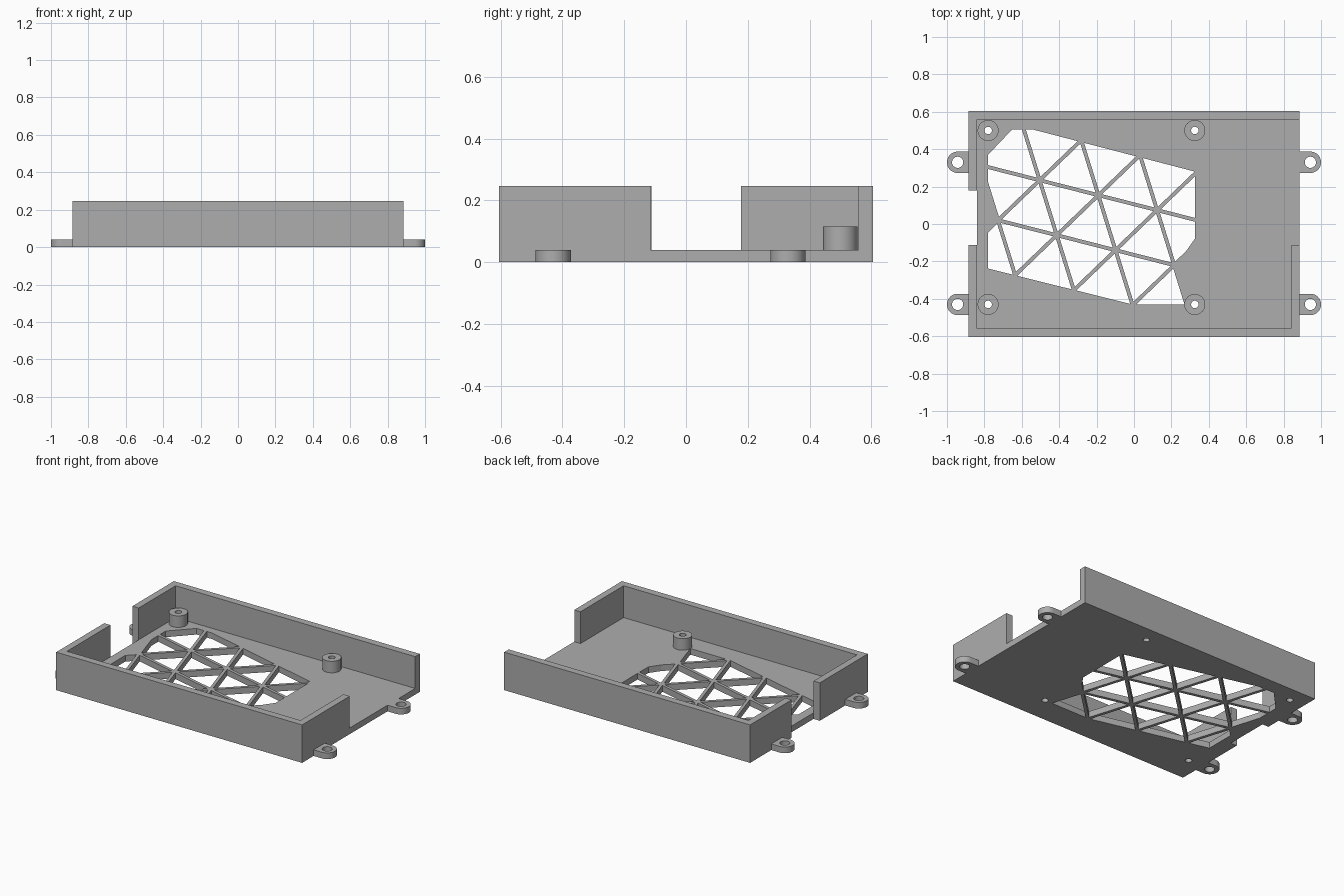
import bpy, bmesh
from math import cos, sin, pi
from mathutils import Vector

cube = bpy.data.objects.get("Cube")
if cube:
    bpy.data.objects.remove(cube, do_unlink=True)

FLOOR, TOP = 0.04, 0.247
X, Y = 0.885, 0.605          # outer half sizes
IX, IY = 0.84, 0.558         # inner half sizes
RIB = 0.02

grey = bpy.data.materials.new("plain grey")
grey.use_nodes = True
colour = (0.42, 0.42, 0.42, 1)
grey.diffuse_color = colour
grey.node_tree.nodes["Principled BSDF"].inputs["Base Color"].default_value = colour


def finish(bm, name):
    bmesh.ops.recalc_face_normals(bm, faces=bm.faces)
    mesh = bpy.data.meshes.new(name)
    bm.to_mesh(mesh)
    bm.free()
    mesh.materials.append(grey)
    obj = bpy.data.objects.new(name, mesh)
    bpy.context.collection.objects.link(obj)
    return obj


def raise_faces(bm, height):
    ext = bmesh.ops.extrude_face_region(bm, geom=bm.faces[:], use_keep_orig=True)
    verts = [g for g in ext["geom"] if isinstance(g, bmesh.types.BMVert)]
    bmesh.ops.translate(bm, verts=verts, vec=(0, 0, height))


def prism(name, outline, z0, z1):
    bm = bmesh.new()
    bm.faces.new([bm.verts.new((x, y, z0)) for x, y in outline])
    raise_faces(bm, z1 - z0)
    return finish(bm, name)


def arc(cx, cy, r, start=0.0, sweep=2 * pi, n=40):
    steps = n if sweep >= 2 * pi else n + 1
    return [(cx + r * cos(start + sweep * i / n), cy + r * sin(start + sweep * i / n))
            for i in range(steps)]


def activate(obj):
    bpy.ops.object.select_all(action="DESELECT")
    obj.select_set(True)
    bpy.context.view_layer.objects.active = obj


def cut(obj, cutter):
    mod = obj.modifiers.new("cut", "BOOLEAN")
    mod.operation, mod.solver, mod.object = "DIFFERENCE", "EXACT", cutter
    activate(obj)
    bpy.ops.object.modifier_apply(modifier=mod.name)
    bpy.data.objects.remove(cutter, do_unlink=True)


def drill(obj, x, y, r):
    cut(obj, prism("drill", arc(x, y, r, n=32), -0.1, 0.4))


def smooth(obj):
    activate(obj)
    bpy.ops.object.shade_smooth_by_angle(angle=pi / 6)


# Walls: an L along the back and a C along the front
prism("back_wall", [(-X, 0.178), (-IX, 0.178), (-IX, IY), (X, IY), (X, Y), (-X, Y)], 0, TOP)
prism("front_wall", [(-X, -Y), (X, -Y), (X, -0.115), (IX, -0.115), (IX, -IY),
                     (-IX, -IY), (-IX, -0.112), (-X, -0.112)], 0, TOP)

# Floor
floor = prism("floor", [(-IX, -IY), (IX, -IY), (IX, -0.115), (X, -0.115), (X, IY), (-IX, IY)],
              0, FLOOR)

# Vent: one opening split into cells by three families of ribs
vent = [(-0.78, 0.37), (-0.652, 0.505), (-0.54, 0.505), (0.326, 0.28), (0.326, -0.078),
        (0.224, -0.222), (0.273, -0.43), (-0.01, -0.43), (-0.78, -0.238),
        (-0.78, -0.03), (-0.737, 0.02), (-0.78, 0.185)]
node = Vector((-0.727, 0.02, 0))
a, b = Vector((0.314, -0.08, 0)), Vector((0.2225, 0.214, 0))
ribs = [(node + b * k, a) for k in (0, 1)]
ribs += [(node + a * k, d) for k in range(4) for d in (b, a - b)]

bm = bmesh.new()
bm.faces.new([bm.verts.new((x, y, -0.1)) for x, y in vent])
bmesh.ops.triangulate(bm, faces=bm.faces[:])
for point, direction in ribs:
    side = Vector((-direction.y, direction.x, 0)).normalized()
    for s in (-1, 1):
        bmesh.ops.bisect_plane(bm, geom=bm.verts[:] + bm.edges[:] + bm.faces[:],
                               plane_co=point + side * s * RIB / 2, plane_no=side)
    solid = [f for f in bm.faces
             if abs((f.calc_center_median() - point).dot(side)) < RIB / 2]
    bmesh.ops.delete(bm, geom=solid, context="FACES")
bmesh.ops.dissolve_limit(bm, angle_limit=0.01, verts=bm.verts[:], edges=bm.edges[:])
raise_faces(bm, 0.3)
cut(floor, finish(bm, "vent_cutter"))

# Standoffs, with screw holes running down through the floor
for x, x_name in ((-0.78, "right"), (0.325, "left")):
    for y, y_name in ((-0.43, "front"), (0.5, "back")):
        post = prism(f"standoff_{y_name}_{x_name}", arc(x, y, 0.056), FLOOR, 0.115)
        drill(post, x, y, 0.02)
        drill(floor, x, y, 0.02)
        smooth(post)

# Rounded mounting tabs on both ends
for s, x_name in ((-1, "right"), (1, "left")):
    for y, y_name in ((-0.43, "front"), (0.33, "back")):
        start = -pi / 2 if s > 0 else pi / 2
        outline = arc(s * 0.943, y, 0.057, start, pi, 24)
        outline += [(s * X, y + s * 0.057), (s * X, y - s * 0.057)]
        tab = prism(f"mounting_tab_{y_name}_{x_name}", outline, 0, FLOOR)
        drill(tab, s * 0.943, y, 0.03)
        smooth(tab)
